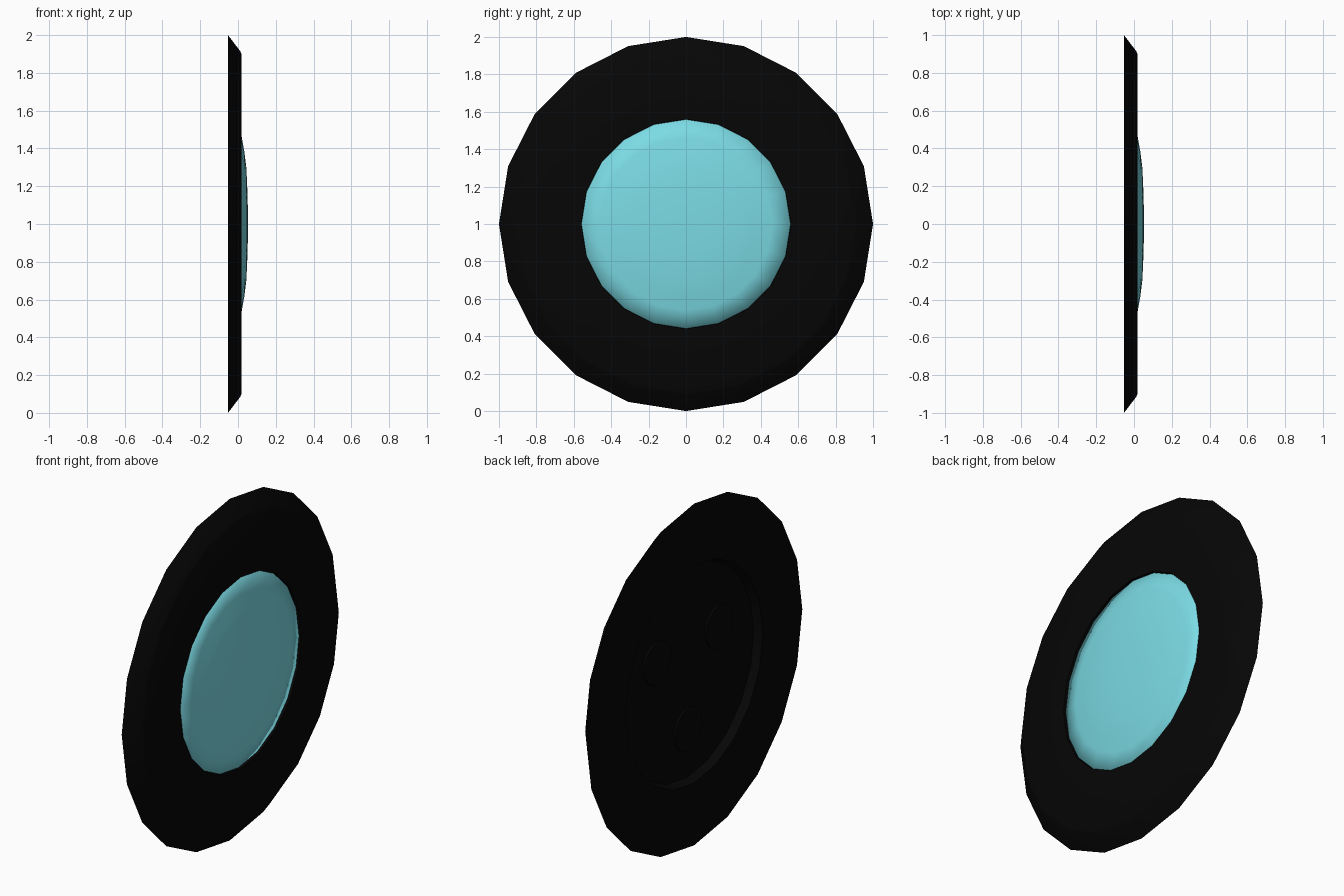
import bpy, bmesh, math
from mathutils import Matrix

if "Cube" in bpy.data.objects:
    bpy.data.objects.remove(bpy.data.objects["Cube"])

SIDES = 20
CENTRE_Z = 1.0


def material(name, rgb):
    m = bpy.data.materials.new(name)
    m.diffuse_color = (*rgb, 1)
    m.use_nodes = True
    m.node_tree.nodes["Principled BSDF"].inputs["Base Color"].default_value = m.diffuse_color
    return m


black = material("matte black", (0.0018, 0.0018, 0.0018))
aqua = material("pale aqua", (0.20, 0.71, 0.78))


def finish(bm, name, mat, smooth=30):
    bmesh.ops.recalc_face_normals(bm, faces=bm.faces)
    mesh = bpy.data.meshes.new(name)
    bm.to_mesh(mesh)
    bm.free()
    mesh.materials.append(mat)
    obj = bpy.data.objects.new(name, mesh)
    bpy.context.collection.objects.link(obj)
    bpy.ops.object.select_all(action='DESELECT')
    obj.select_set(True)
    bpy.context.view_layer.objects.active = obj
    bpy.ops.object.shade_smooth_by_angle(angle=math.radians(smooth))
    return obj


def lathe(name, profile, mat, smooth=30):
    """Spin (x, radius) points around the x axis of the disc."""
    bm = bmesh.new()
    verts = [bm.verts.new((x, 0, r)) for x, r in profile]
    edges = [bm.edges.new(pair) for pair in zip(verts, verts[1:])]
    bmesh.ops.spin(bm, geom=verts + edges, cent=(0, 0, 0), axis=(1, 0, 0),
                   angle=math.tau, steps=SIDES)
    bmesh.ops.remove_doubles(bm, verts=bm.verts, dist=0.0005)
    bmesh.ops.translate(bm, verts=bm.verts, vec=(0, 0, CENTRE_Z))
    return finish(bm, name, mat, smooth)


# Bevelled disc with a front seat for the lens and a deep back recess
lathe("disc_body", [
    (-0.003, 0), (-0.003, 0.56), (0.018, 0.56), (0.018, 0.90),
    (0.012, 0.915), (-0.053, 1.0), (-0.053, 0.635), (-0.008, 0.615),
    (-0.008, 0)], black)

# Domed lens with a softly rounded rim
lathe("domed_lens", [
    (-0.002, 0.559), (0.004, 0.558), (0.020, 0.46), (0.034, 0.38),
    (0.044, 0.30), (0.051, 0.15), (0.053, 0)], aqua, smooth=120)

# Three round pads inside the back recess
for i in range(3):
    a = math.radians(30 + 120 * i)
    bm = bmesh.new()
    bmesh.ops.create_cone(
        bm, cap_ends=True, segments=16, radius1=0.125, radius2=0.125, depth=0.014,
        matrix=Matrix.Translation((-0.012, 0.33 * math.cos(a), CENTRE_Z + 0.33 * math.sin(a)))
        @ Matrix.Rotation(math.pi / 2, 4, 'Y'))
    finish(bm, f"back_pad_{i + 1}", black)
